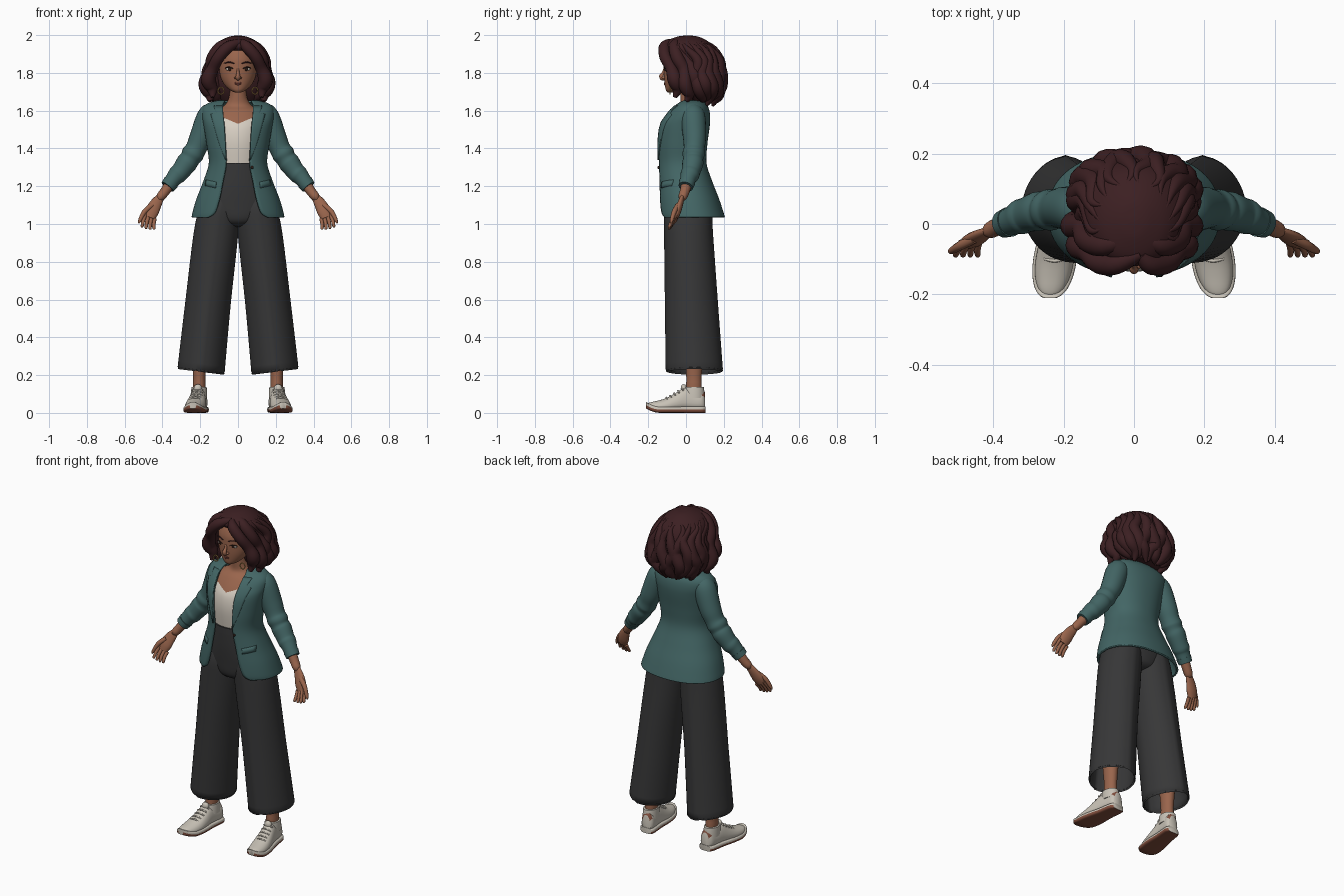
import bpy, bmesh, math, random
from mathutils import Vector, Matrix

cube = bpy.data.objects.get("Cube")
if cube:
    bpy.data.objects.remove(cube, do_unlink=True)
rng = random.Random(4)


def material(name, *rgb):
    m = bpy.data.materials.new(name)
    m.use_nodes = True
    m.diffuse_color = (*rgb, 1)
    node = m.node_tree.nodes["Principled BSDF"]
    node.inputs["Base Color"].default_value = (*rgb, 1)
    node.inputs["Roughness"].default_value = 0.8
    return m


TEAL = material("teal cloth", .056, .132, .13)
CHARCOAL = material("charcoal cloth", .038, .038, .039)
HAIR = material("dark auburn hair", .045, .014, .016)
SKIN = material("brown skin", .32, .13, .073)
CREAM = material("cream cloth", .68, .62, .54)
SHOE = material("off white leather", .58, .54, .47)
SOLE = material("brown rubber", .22, .075, .045)
DARK = material("dark brown", .03, .014, .01)
LIPS = material("rose lips", .26, .075, .055)
GOLD = material("gold", .6, .36, .1)


def spow(v, p):
    return math.copysign(abs(v) ** p, v)


def dense(rows, k=5):
    """Smooth curve through rows of numbers."""
    out = []
    for i in range(len(rows) - 1):
        quad = [rows[min(max(i + d, 0), len(rows) - 1)] for d in (-1, 0, 1, 2)]
        for t in (s / k for s in range(k)):
            out.append(tuple(.5 * (2*b + (c-a)*t + (2*a-5*b+4*c-d)*t*t + (3*b-a-3*c+d)*t**3)
                             for a, b, c, d in zip(*quad)))
    return out + [tuple(rows[-1])]


def sample(rows, key):
    key = min(max(key, rows[0][0]), rows[-1][0])
    for a, b in zip(rows, rows[1:]):
        if key <= b[0]:
            f = (key - a[0]) / (b[0] - a[0])
            return [u + (v - u) * f for u, v in zip(a, b)]


def oval(z, rx, yf, yb, cx=0, p=1, gap=0, n=40):
    """Horizontal outline, optionally open at the front."""
    cy, ry = (yf + yb) / 2, (yb - yf) / 2
    t0 = math.asin(min(1, gap / rx) ** (1 / p))
    step = (2 * math.pi - 2 * t0) / (n - 1 if gap else n)
    return [Vector((cx + rx * spow(math.sin(t0 + i * step), p),
                    cy - ry * spow(math.cos(t0 + i * step), p), z)) for i in range(n)]


def finish(name, bm, mats, mirror=False, thick=0, rule=None):
    bmesh.ops.recalc_face_normals(bm, faces=bm.faces)
    if rule:
        for f in bm.faces:
            f.material_index = rule(f.calc_center_median())
    me = bpy.data.meshes.new(name)
    bm.to_mesh(me)
    bm.free()
    for m in mats:
        me.materials.append(m)
    me.shade_smooth()
    me.set_sharp_from_angle(angle=math.radians(50))
    ob = bpy.data.objects.new(name, me)
    bpy.context.collection.objects.link(ob)
    if thick:
        mod = ob.modifiers.new("Thickness", 'SOLIDIFY')
        mod.thickness, mod.offset = thick, 0
    if mirror:
        ob.modifiers.new("Mirror", 'MIRROR')


def loft(name, rings, *mats, closed=True, caps=True, **kw):
    bm = bmesh.new()
    vs = [[bm.verts.new(p) for p in r] for r in rings]
    n = len(vs[0])
    for a, b in zip(vs, vs[1:]):
        for j in range(n if closed else n - 1):
            k = (j + 1) % n
            bm.faces.new((a[j], a[k], b[k], b[j]))
    if caps and closed:
        bm.faces.new(vs[0])
        bm.faces.new(vs[-1])
    finish(name, bm, mats, **kw)


def tube(name, path, mat, flat=1, n=14, k=5, **kw):
    """Round or flattened tube through (x, y, z, radius) points."""
    rows = dense(path, k)
    pts = [Vector(r[:3]) for r in rows]
    whole = (pts[-1] - pts[0]).normalized()
    ref = Vector((0, 1, 0)) if abs(whole.y) < .85 else Vector((1, 0, 0))
    rings = []
    for i, p in enumerate(pts):
        d = (pts[min(i + 1, len(pts) - 1)] - pts[max(i - 1, 0)]).normalized()
        u = d.cross(ref).normalized()
        v = d.cross(u)
        rings.append([p + rows[i][3] * (u * math.cos(a) + v * flat * math.sin(a))
                      for a in (2 * math.pi * j / n for j in range(n))])
    loft(name, rings, mat, **kw)


def ball(name, centre, size, mat, **kw):
    bm = bmesh.new()
    bmesh.ops.create_uvsphere(bm, u_segments=20, v_segments=12, radius=1,
                              matrix=Matrix.Translation(centre) @ Matrix.Diagonal((*size, 1)))
    finish(name, bm, [mat], **kw)


# Chest and neck
torso = dense([(1.3, .125, -.12, .085), (1.42, .135, -.132, .09), (1.5, .14, -.124, .1),
               (1.55, .145, -.1, .105), (1.6, .12, -.062, .095), (1.63, .07, -.032, .08),
               (1.68, .046, -.03, .06), (1.76, .045, -.035, .055)])
loft("chest_and_neck", [oval(*r) for r in torso], SKIN)

# Camisole with a dipped neckline
rings = []
for z, rx, yf, yb in (r for r in torso if r[0] < 1.565):
    ring = oval(z, rx + .004, yf - .004, yb + .003, n=64)
    for v in ring:
        if v.y < 0:
            v.z -= .03 * max(0, 1 - abs(v.x) / .07) * ((z - 1.3) / .26) ** 3
            v.y *= (sample(torso, v.z)[2] - .004) / (yf - .004)
    rings.append(ring)
loft("camisole", rings, CREAM, caps=False)

# Jacket: height, half width, front, back, half opening
P = .9
jacket = dense([(1.035, .24, -.138, .2, .155), (1.06, .235, -.143, .193, .122), (1.13, .215, -.145, .17, .098),
                (1.22, .18, -.145, .135, .08), (1.32, .149, -.146, .103, .062), (1.42, .16, -.148, .107, .066),
                (1.52, .176, -.138, .12, .072), (1.57, .185, -.108, .122, .077), (1.61, .182, -.075, .115, .08),
                (1.635, .155, -.045, .1, .078), (1.65, .1, -.02, .085, .07)])
loft("jacket_body", [oval(z, rx, yf, yb, p=P, gap=g, n=60) for z, rx, yf, yb, g in jacket], TEAL,
     closed=False, thick=.012)


def on_jacket(x, z, out):
    _, rx, yf, yb, _ = sample(jacket, z)
    t = math.asin(min(1, x / rx) ** (1 / P))
    return Vector((x, (yf + yb) / 2 - (yb - yf) / 2 * math.cos(t) ** P - out, z))


def jacket_plate(name, rows, slope=0):
    """Thin panel lying on the jacket front, rows of (height, inner x, outer x)."""
    loft(name, [[on_jacket(a + (b - a) * i / 6, z + slope * i / 6, .008) for i in range(7)] for z, a, b in rows],
         TEAL, closed=False, thick=.008, mirror=True)


lapel = [(1.34, .004), (1.38, .018), (1.42, .03), (1.46, .041), (1.5, .05), (1.54, .058), (1.58, .065),
         (1.587, .036), (1.605, .042), (1.625, .048)]
jacket_plate("lapels", [(z, sample(jacket, z)[4], sample(jacket, z)[4] + w) for z, w in lapel])
jacket_plate("pocket_flaps", [(1.19, .117, .172), (1.205, .116, .17), (1.222, .114, .167)], slope=.012)
ball("jacket_button", (.075, -.145, 1.3), (.008, .006, .008), DARK)

# Sleeves with turned cuffs
tube("sleeves", [(.12, .03, 1.585, .045), (.15, .037, 1.572, .064), (.195, .045, 1.46, .061),
                 (.222, .043, 1.4, .055), (.24, .04, 1.37, .059), (.255, .038, 1.345, .053),
                 (.272, .036, 1.322, .056), (.303, .027, 1.28, .05), (.322, .02, 1.26, .05),
                 (.34, .012, 1.24, .043), (.37, 0, 1.2, .037)], TEAL, n=24, mirror=True)
tube("sleeve_cuffs", [(.354, .006, 1.221, .043), (.373, -.001, 1.197, .039)], TEAL, n=24, mirror=True)

# Arms run straight into the palms, which face forward
tube("forearms", [(.34, .01, 1.24, .031), (.385, -.006, 1.175, .026), (.41, -.018, 1.143, .023),
                  (.42, -.024, 1.128, .012)], SKIN, mirror=True)
tube("palms", [(.395, -.01, 1.16, .008), (.412, -.019, 1.14, .022), (.437, -.032, 1.103, .032),
               (.456, -.045, 1.065, .036), (.468, -.056, 1.032, .028)], SKIN, flat=.5, mirror=True)
for i, k in enumerate((-1.5, -.5, .5, 1.5)):
    x, z = .465 + k * .016, 1.04 + k * .009
    tx, tz = .476 + k * .021, .97 + abs(k) * .004 + k * .004
    tube(f"finger_{i + 1}", [(x, -.052, z, .0105), ((x + tx) / 2 + .003, -.074, (z + tz) / 2, .0095),
                             (tx, -.088, tz + .006, .008), (tx, -.09, tz, .003)],
         SKIN, n=10, k=3, mirror=True)
tube("thumbs", [(.455, -.042, 1.1, .014), (.495, -.062, 1.065, .013), (.519, -.076, 1.02, .0095),
                (.525, -.08, 1.003, .003)], SKIN, n=10, mirror=True)

# Wide trousers with creases front and back
hips = dense([(.985, .05, -.05, .06), (1.0, .1, -.085, .1), (1.03, .15, -.107, .12), (1.1, .195, -.117, .128),
              (1.2, .165, -.127, .108), (1.315, .137, -.131, .09)])
loft("trouser_hips", [oval(*r, p=.95) for r in hips], CHARCOAL)
loft("waistband", [oval(z, .139, -.135, .092) for z in (1.285, 1.29, 1.32, 1.323)], CHARCOAL)
rings = []
for z, xi, xo, yf, yb in dense([(.225, .075, .314, -.1, .188), (.26, .073, .311, -.1, .185), (.6, .042, .272, -.104, .16),
                                (.95, .004, .23, -.108, .135), (1.08, .002, .2, -.108, .126),
                                (1.16, .02, .16, -.09, .09)], 4):
    ring = oval(z, (xo - xi) / 2, yf, yb, cx=(xo + xi) / 2, p=1.1 if z < .6 else 1.1 - .3 * (z - .6), n=48)
    for v in ring:
        v.z += .16 * (v.x - .19) * max(0, 1 - z)
    ring[0].y -= .003
    ring[24].y += .003
    rings.append(ring)
loft("trouser_legs", rings, CHARCOAL, caps=False, thick=.01, mirror=True)
loft("trouser_hems", [[v + (v - Vector((.193, .044, v.z))) * .012 for v in r] for r in rings[:5]],
     CHARCOAL, caps=False, thick=.004, mirror=True)

# Ankles
loft("ankles", [oval(z, r, .042 - r * 1.25, .042 + r * 1.25, cx=.205) for z, r in
                dense([(.07, .034), (.15, .033), (.22, .034), (.5, .055)])], SKIN, mirror=True)


# Trainers: position, half width, height
def toe_lift(y):
    return 4 * max(0, -y - .13) ** 2


shoe = dense([(-.206, .012, .045), (-.199, .026, .052), (-.18, .042, .058), (-.145, .054, .066), (-.1, .058, .08),
              (-.05, .054, .108), (0, .047, .138), (.05, .045, .125), (.085, .042, .128), (.1, .03, .11)], 3)
upper, sole = [], []
for y, w, h in shoe:
    cx = .212 - .13 * y
    up, so = [], []
    for i in range(28):
        c, s = (f(2 * math.pi * i / 28) for f in (math.cos, math.sin))
        zf = (1 + spow(s, .7)) / 2
        up.append(Vector((cx + w * spow(c, .8) * (1 - .4 * zf * zf), y, .015 + toe_lift(y) + (h - .015 - toe_lift(y)) * zf)))
        so.append(Vector((cx + (w + .004) * spow(c, .45), y * 1.025, toe_lift(y) + .034 * (1 + spow(s, .45)) / 2)))
    upper.append(up)
    sole.append(so)
loft("shoe_uppers", upper, SHOE, SOLE, mirror=True, rule=lambda c: int(c.y > .084 and c.z > .085))
loft("shoe_soles", sole, SHOE, SOLE, mirror=True,
     rule=lambda c: int(c.z - toe_lift(c.y / 1.025) < .015))
loft("shoe_collars", [oval(z, r, .042 - r * 1.3, .042 + r * 1.3, cx=.206) for z, r in
                      ((.08, .043), (.12, .042), (.136, .04), (.138, .034))], SHOE, mirror=True)
ball("shoe_tongues", (.212, -.012, .13), (.022, .016, .022), SHOE, mirror=True)
for i in range(5):
    y = -.105 + i * .021
    cx, h = .212 - .13 * y, sample(shoe, y)[2]
    tube(f"laces_{i + 1}", [(cx - .03, y + .006, h - .008, .004), (cx, y, h + .003, .005),
                            (cx + .03, y + .006, h - .008, .004)], SHOE, n=8, k=3, mirror=True)

# Head and face
head = dense([(1.697, .018, -.098, -.05), (1.71, .044, -.107, -.01), (1.74, .074, -.112, .04), (1.78, .093, -.116, .07),
              (1.83, .1, -.118, .09), (1.88, .098, -.115, .1), (1.93, .08, -.092, .09), (1.96, .03, -.04, .04)])
loft("head", [oval(*r) for r in head], SKIN)
tube("nose", [(0, -.112, 1.825, .006), (0, -.121, 1.8, .008), (0, -.13, 1.784, .012),
              (0, -.125, 1.771, .012), (0, -.112, 1.766, .005)], SKIN)
ball("nostrils", (.012, -.118, 1.774), (.008, .011, .007), SKIN, mirror=True)
ball("eye_whites", (.045, -.1, 1.82), (.019, .0115, .009), CREAM, mirror=True)
ball("irises", (.044, -.108, 1.82), (.0095, .006, .0095), DARK, mirror=True)
tube("lashes", [(.022, -.113, 1.82, .002), (.045, -.113, 1.83, .0035), (.068, -.101, 1.826, .002)],
     DARK, n=8, mirror=True)
tube("eyebrows", [(.018, -.118, 1.848, .0025), (.045, -.112, 1.857, .0035), (.075, -.094, 1.85, .002)],
     HAIR, n=8, mirror=True)
tube("upper_lip", [(-.032, -.102, 1.752, .0015), (0, -.1135, 1.746, .004), (.032, -.102, 1.752, .0015)], LIPS, n=10)
tube("lower_lip", [(-.028, -.103, 1.749, .0015), (0, -.112, 1.739, .005), (.028, -.103, 1.749, .0015)], LIPS, n=10)
around = [2 * math.pi * i / 24 for i in range(25)]
loft("hoop_earrings", [[Vector((.09 + (.016 + .003 * math.cos(b)) * math.sin(a), -.085 + .003 * math.sin(b),
                                1.705 + (.018 + .003 * math.cos(b)) * math.cos(a))) for b in around[:24:3]]
                       for a in around], GOLD, caps=False, mirror=True)

# Hair: full volume, then wavy locks around it and swept locks by the face
volume = dense([(1.65, .1, .03, .15), (1.7, .15, 0, .183), (1.76, .163, -.02, .188), (1.83, .157, -.03, .187),
                (1.89, .147, -.06, .176), (1.935, .13, -.118, .153), (1.97, .094, -.1, .112), (1.992, .045, -.045, .065),
                (1.998, .01, 0, .02)])
loft("hair_volume", [oval(*r) for r in volume], HAIR)
for i in range(14):
    angle, phase = math.radians(62 + i * 236 / 13), rng.uniform(0, 6)
    path = []
    for k, (z, r) in enumerate(((1.965, .003), (1.93, .014), (1.87, .027), (1.8, .035), (1.735, .037), (1.68, .029), (1.64, .008))):
        z += rng.uniform(-.014, .014) * (k > 1)
        _, rx, yf, yb = sample(volume, z)
        a = angle + .14 * math.sin(1.9 * k + phase)
        grow = .95 + .055 * math.sin(2.3 * k + phase) * (k > 1)
        path.append((rx * grow * math.sin(a), (yf + yb) / 2 - (yb - yf) / 2 * grow * math.cos(a), z, r))
    tube(f"hair_lock_{i + 1}", path, HAIR, n=12)
for side, s in (("right", -1), ("left", .93)):
    tube(f"front_lock_{side}", [(.02, -.085, 1.965, .016), (s * .05, -.113, 1.938, .03), (s * .1, -.11, 1.885, .031),
                                (s * .132, -.078, 1.825, .031), (s * .156, -.06, 1.765, .039),
                                (s * .137, -.045, 1.715, .03), (s * .135, -.06, 1.67, .01)], HAIR)
    tube(f"side_lock_{side}", [(.02, -.03, 1.97, .012), (s * .08, -.06, 1.945, .03), (s * .132, -.045, 1.88, .034),
                               (s * .146, -.01, 1.815, .033), (s * .174, -.005, 1.74, .036),
                               (s * .15, .015, 1.685, .03), (s * .15, 0, 1.65, .01)], HAIR)
